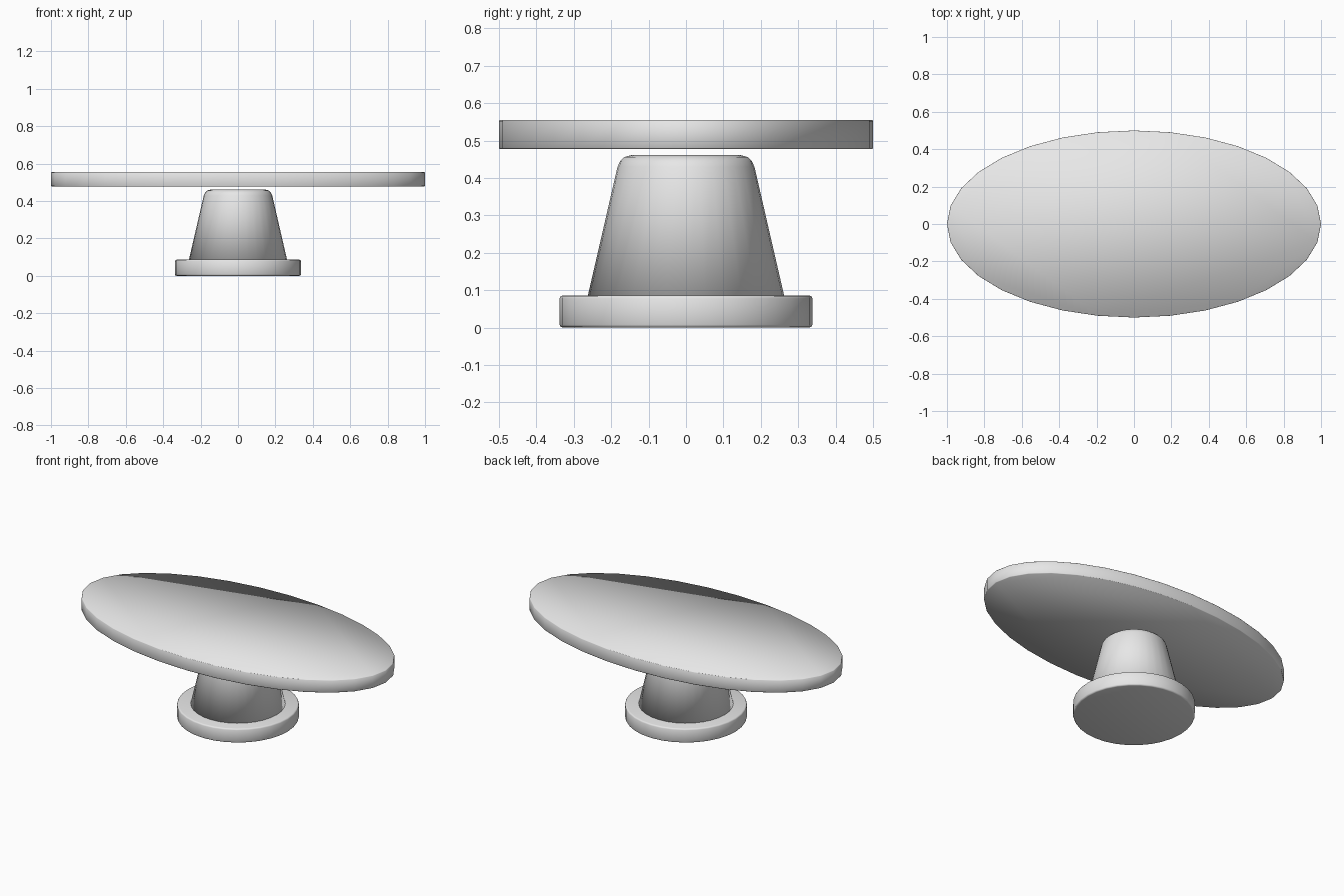
import bpy, bmesh, math

if "Cube" in bpy.data.objects:
    bpy.data.objects.remove(bpy.data.objects["Cube"])

SIDES = 32

grey = bpy.data.materials.new("light_grey")
grey.diffuse_color = (0.8, 0.8, 0.8, 1.0)
grey.use_nodes = True
grey.node_tree.nodes["Principled BSDF"].inputs["Base Color"].default_value = grey.diffuse_color


def turned(name, profile, sy=1.0):
    """Closed solid turned from (radius, z) points, bottom to top; sy squashes it in y."""
    bm = bmesh.new()
    rings = []
    for r, z in profile:
        angles = [2 * math.pi * i / SIDES for i in range(SIDES)]
        rings.append([bm.verts.new((r * math.cos(a), r * sy * math.sin(a), z)) for a in angles])
    for low, high in zip(rings, rings[1:]):
        for i in range(SIDES):
            j = (i + 1) % SIDES
            bm.faces.new((low[i], low[j], high[j], high[i]))
    bm.faces.new(rings[0][::-1])
    bm.faces.new(rings[-1])
    for f in bm.faces:
        f.smooth = True
    mesh = bpy.data.meshes.new(name)
    bm.to_mesh(mesh)
    bm.free()
    mesh.materials.append(grey)
    obj = bpy.data.objects.new(name, mesh)
    bpy.context.collection.objects.link(obj)
    return obj


# Round foot with softened rims
turned("base", [(0.329, 0), (0.335, 0.002), (0.338, 0.008),
                (0.338, 0.078), (0.335, 0.084), (0.329, 0.086)])

# Tapered pedestal with a rounded top edge
turned("pedestal", [(0.266, 0.07), (0.183, 0.43), (0.176, 0.445),
                    (0.165, 0.456), (0.146, 0.461)])

# Oval top, floating just above the pedestal
turned("table_top", [(0.997, 0.478), (1.0, 0.481), (1.0, 0.552), (0.997, 0.555)], sy=0.5)
